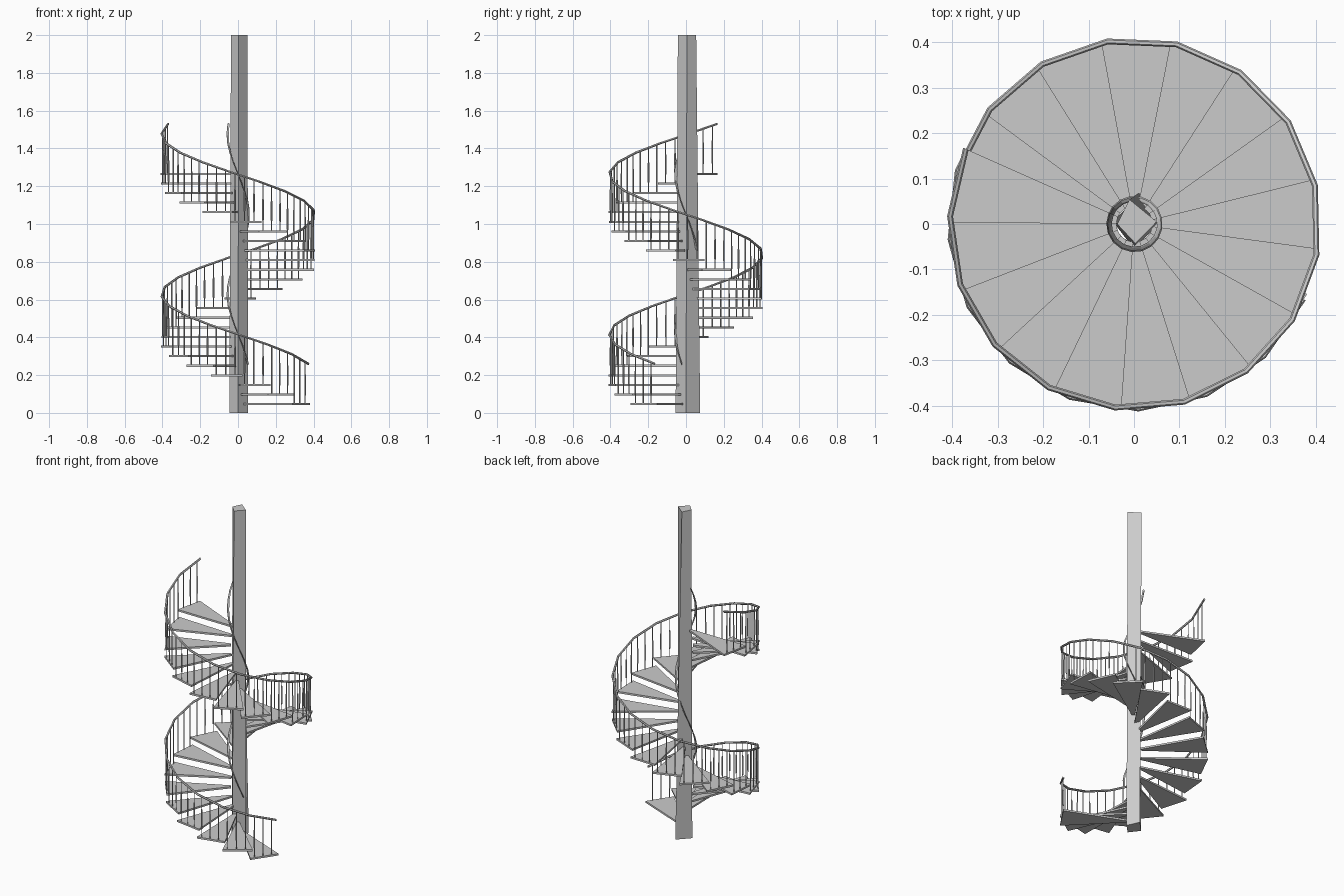
import bpy, math
from mathutils import Vector

if "Cube" in bpy.data.objects:
    bpy.data.objects.remove(bpy.data.objects["Cube"])

STEPS = 25
TURN = math.radians(-21.6)
START = math.radians(-24)
RISE = 1.27 / STEPS


def make(name, verts, faces):
    me = bpy.data.meshes.new(name)
    me.from_pydata(verts, [], faces)
    me.update()
    ob = bpy.data.objects.new(name, me)
    bpy.context.collection.objects.link(ob)
    return ob


def polar(r, k, z):
    a = START + TURN * k
    return Vector((r * math.cos(a) + 0.001, r * math.sin(a), z))


def loft(rings):
    # skin a list of equal-length loops, capping both ends
    n = len(rings[0])
    verts = [v for ring in rings for v in ring]
    faces = [(i * n + j, i * n + (j + 1) % n, (i + 1) * n + (j + 1) % n, (i + 1) * n + j)
             for i in range(len(rings) - 1) for j in range(n)]
    faces += [tuple(reversed(range(n))), tuple(range(len(verts) - n, len(verts)))]
    return verts, faces


# four-sided tapering centre post
bottom = [(0.054, 0, 0), (0.02, 0.075, 0), (-0.046, 0.005, 0), (0, -0.055, 0)]
top = [(0.05, 0.005, 2), (-0.01, 0.054, 2), (-0.037, 0, 2), (0.003, -0.043, 2)]
make("centre_post", *loft([bottom, top]))

# wedge treads, each turned clockwise and raised, slightly overlapping the one below
for k in range(STEPS):
    z = 0.047 + RISE * k
    rings = [[polar(r, k + d, h) for r, d in ((0.04, 1), (0.41, 1), (0.41, -0.09), (0.04, -0.09))]
             for h in (z - 0.006, z + 0.005)]
    make(f"tread_{k + 1:02d}", *loft(rings))


# helical handrails with a six-sided section
def rail(name, r, w):
    rings = []
    for k in range(STEPS + 1):
        z = 0.26 + RISE * k
        rings.append([polar(r - w * math.cos(j * math.pi / 3), k, z + w * math.sin(j * math.pi / 3))
                      for j in range(6)])
    make(name, *loft(rings))


rail("outer_handrail", 0.406, 0.0065)
rail("inner_handrail", 0.056, 0.006)


# balusters: three on every tread, thicker in the middle
def baluster(name, p, z0, z1):
    length = z1 - z0
    prof = [(0, 0.003), (0.2, 0.003), (0.25, 0.0045), (0.65, 0.0045), (0.7, 0.003), (1, 0.003)]
    rings = [[(p.x + r * math.cos(j * math.pi / 2), p.y + r * math.sin(j * math.pi / 2),
               z0 + t * length) for j in range(4)] for t, r in prof]
    make(name, *loft(rings))


for k in range(STEPS):
    a, b = polar(0.404, k, 0), polar(0.404, k + 1, 0)
    for i, t in enumerate((1 / 6, 1 / 2, 5 / 6)):
        baluster(f"baluster_{k + 1:02d}_{i + 1}", a.lerp(b, t),
                 0.047 + RISE * k, 0.26 + RISE * (k + t))
